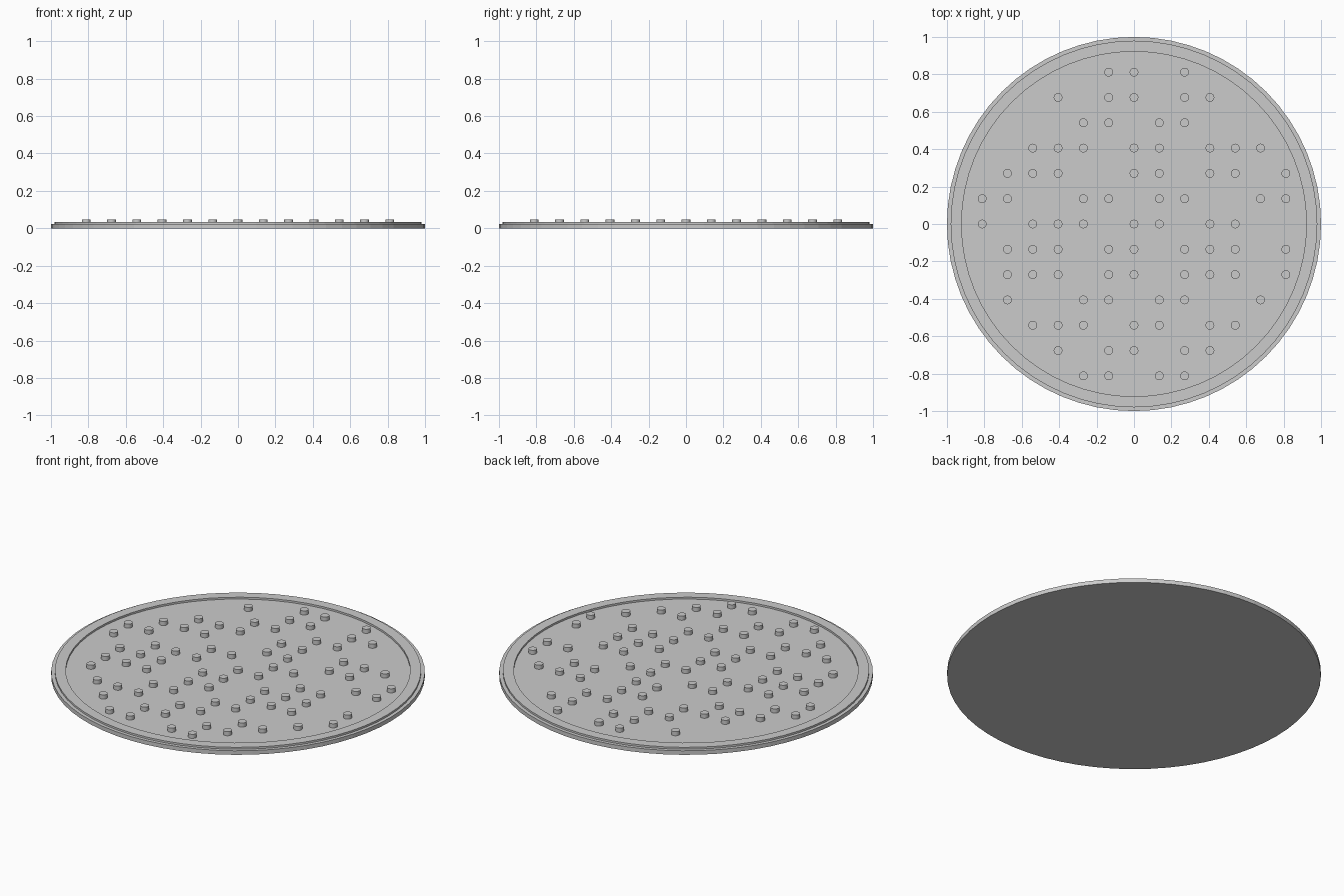
import bpy
import bmesh
import math

cube = bpy.data.objects.get("Cube")
if cube:
    bpy.data.objects.remove(cube, do_unlink=True)

grey = bpy.data.materials.new("light grey")
grey.use_nodes = True
colour = (0.6, 0.6, 0.6, 1)
grey.diffuse_color = colour
grey.node_tree.nodes["Principled BSDF"].inputs["Base Color"].default_value = colour

SEGMENTS = 64
FLOOR, RIM_TOP, STUD_TOP = 0.024, 0.035, 0.048
PITCH, STUD_RADIUS = 0.1353, 0.0235


def make_object(name, bm):
    bmesh.ops.recalc_face_normals(bm, faces=bm.faces)
    mesh = bpy.data.meshes.new(name)
    bm.to_mesh(mesh)
    bm.free()
    mesh.materials.append(grey)
    obj = bpy.data.objects.new(name, mesh)
    bpy.context.collection.objects.link(obj)
    return obj


def ring(bm, radius, z):
    angles = [math.tau * i / SEGMENTS for i in range(SEGMENTS)]
    return [bm.verts.new((radius * math.cos(a), radius * math.sin(a), z)) for a in angles]


# Round tray: base disc, stepped rim and shallow recessed floor
bm = bmesh.new()
profile = [(1, 0), (1, FLOOR), (0.98, FLOOR), (0.98, RIM_TOP), (0.922, RIM_TOP), (0.922, FLOOR)]
rings = [ring(bm, r, z) for r, z in profile]
for lower, upper in zip(rings, rings[1:]):
    for i in range(SEGMENTS):
        j = (i + 1) % SEGMENTS
        bm.faces.new((lower[i], lower[j], upper[j], upper[i]))
bm.faces.new(rings[0])
bm.faces.new(rings[-1])
make_object("round_tray", bm)

# Studs on a square grid, back row first; "o" marks a stud
layout = [
    ".....oo.o....",
    "...o.oo.oo...",
    "....oo.oo....",
    "..ooo.oo.ooo.",
    ".ooo..oo.oo.o",
    "oo..oo.oo..oo",
    "o.ooo.oo.oo..",
    ".ooo.oo.ooo.o",
    ".ooo.oo.ooo.o",
    ".o..oo.oo..o.",
    "..ooo.oo.oo..",
    "...o.oo.oo...",
    "....oo.oo....",
]
# Rows with gaps in the grid
layout[3] = "..ooo.oo.ooo."
layout[4] = ".ooo..oo.oo.o"

bm = bmesh.new()
half = len(layout) // 2
for row, line in enumerate(layout):
    for col, mark in enumerate(line):
        if mark == "o":
            made = bmesh.ops.create_cone(
                bm, cap_ends=True, segments=16, radius1=STUD_RADIUS,
                radius2=STUD_RADIUS, depth=STUD_TOP - FLOOR)
            centre = ((col - half) * PITCH, (half - row) * PITCH, (STUD_TOP + FLOOR) / 2)
            bmesh.ops.translate(bm, verts=made["verts"], vec=centre)
studs = make_object("studs", bm)

# Smooth the round walls, keep the edges crisp
bpy.ops.object.select_all(action="DESELECT")
studs.select_set(True)
bpy.context.view_layer.objects.active = studs
bpy.ops.object.shade_smooth_by_angle(angle=math.radians(30))
